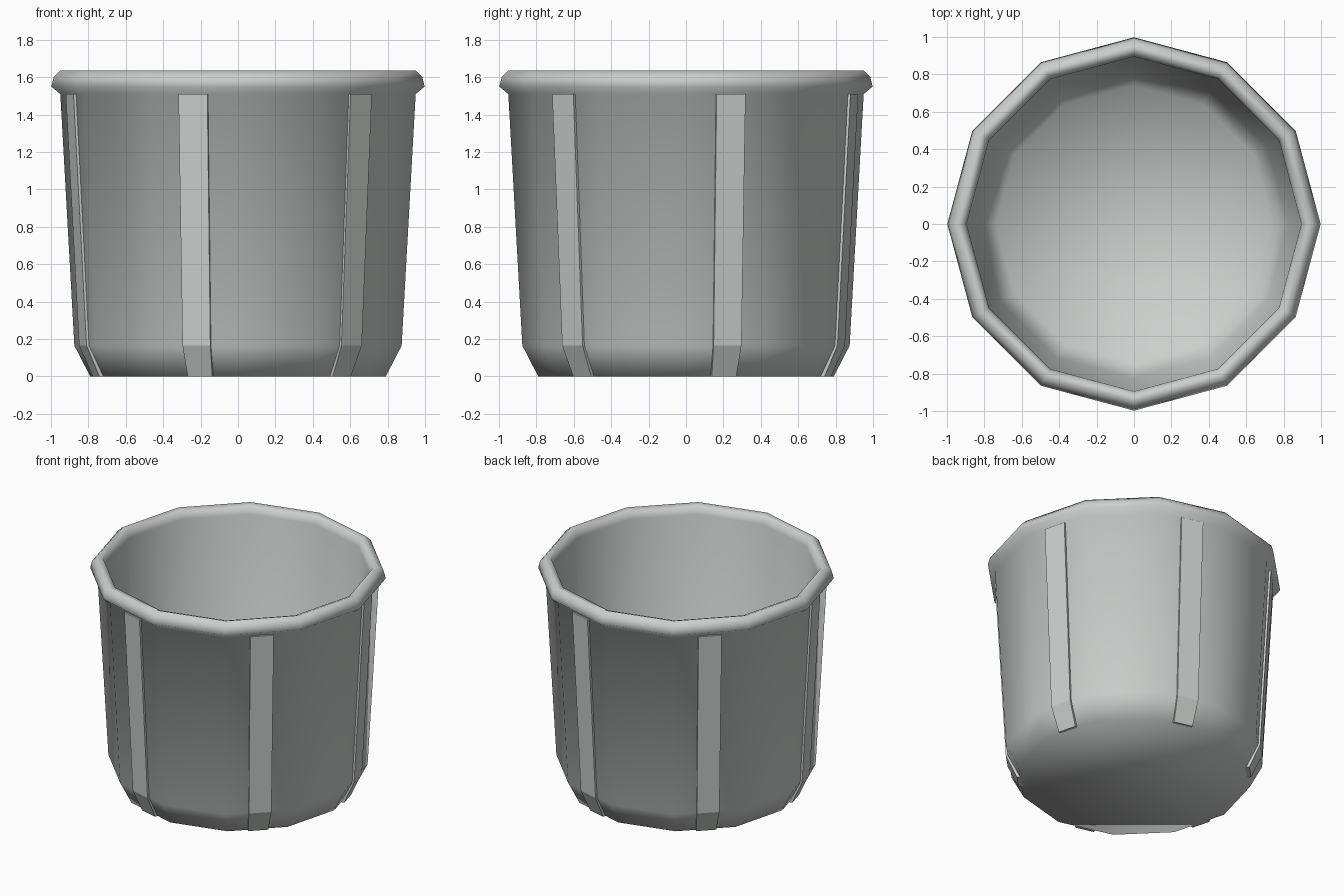
import bpy, bmesh, math
from mathutils import Matrix, Vector

SIDES = 12

if "Cube" in bpy.data.objects:
    bpy.data.objects.remove(bpy.data.objects["Cube"], do_unlink=True)

# One pale grey for the whole cup
grey = bpy.data.materials.new("pale grey")
grey.use_nodes = True
colour = (0.6, 0.63, 0.61, 1)
grey.diffuse_color = colour
bsdf = next(n for n in grey.node_tree.nodes if n.type == 'BSDF_PRINCIPLED')
bsdf.inputs["Base Color"].default_value = colour
bsdf.inputs["Roughness"].default_value = 0.6


def make_object(name, bm, smooth):
    bmesh.ops.recalc_face_normals(bm, faces=bm.faces)
    for f in bm.faces:
        f.smooth = smooth
    mesh = bpy.data.meshes.new(name)
    bm.to_mesh(mesh)
    bm.free()
    mesh.materials.append(grey)
    obj = bpy.data.objects.new(name, mesh)
    bpy.context.collection.objects.link(obj)
    return obj


def bridge(bm, a, b):
    n = len(a)
    for i in range(n):
        bm.faces.new((a[i], a[(i + 1) % n], b[(i + 1) % n], b[i]))


# Cup: outside wall, rolled rim, inside wall and floor in one smooth shell
profile = [(0.79, 0), (0.875, 0.165), (0.95, 1.51),
           (0.998, 1.55), (0.985, 1.6), (0.95, 1.635),
           (0.91, 1.62), (0.895, 1.57), (0.825, 0.2), (0.74, 0.06)]
bm = bmesh.new()
rings = []
for r, z in profile:
    angles = [math.tau * i / SIDES for i in range(SIDES)]
    rings.append([bm.verts.new((r * math.cos(a), r * math.sin(a), z)) for a in angles])
for lower, upper in zip(rings, rings[1:]):
    bridge(bm, lower, upper)
bm.faces.new(rings[0])
centre = bm.verts.new((0, 0, 0.06))
for i in range(SIDES):
    bm.faces.new((rings[-1][i], rings[-1][(i + 1) % SIDES], centre))
make_object("cup", bm, True)

# Raised ribs on every second side: distance from axis, half width, height
rib_levels = [(0.785, 0.068, 0), (0.859, 0.077, 0.165), (0.932, 0.08, 1.51)]
DEPTH = 0.03
for k in range(SIDES // 2):
    turn = Matrix.Rotation(math.radians(15 + 60 * k), 4, 'Z')
    bm = bmesh.new()
    loops = []
    for r, w, z in rib_levels:
        section = [(r, -w), (r, w), (r - DEPTH, w), (r - DEPTH, -w)]
        loops.append([bm.verts.new(turn @ Vector((x, y, z))) for x, y in section])
    for lower, upper in zip(loops, loops[1:]):
        bridge(bm, lower, upper)
    bm.faces.new(loops[0])
    bm.faces.new(loops[-1])
    make_object(f"rib_{k + 1}", bm, False)
